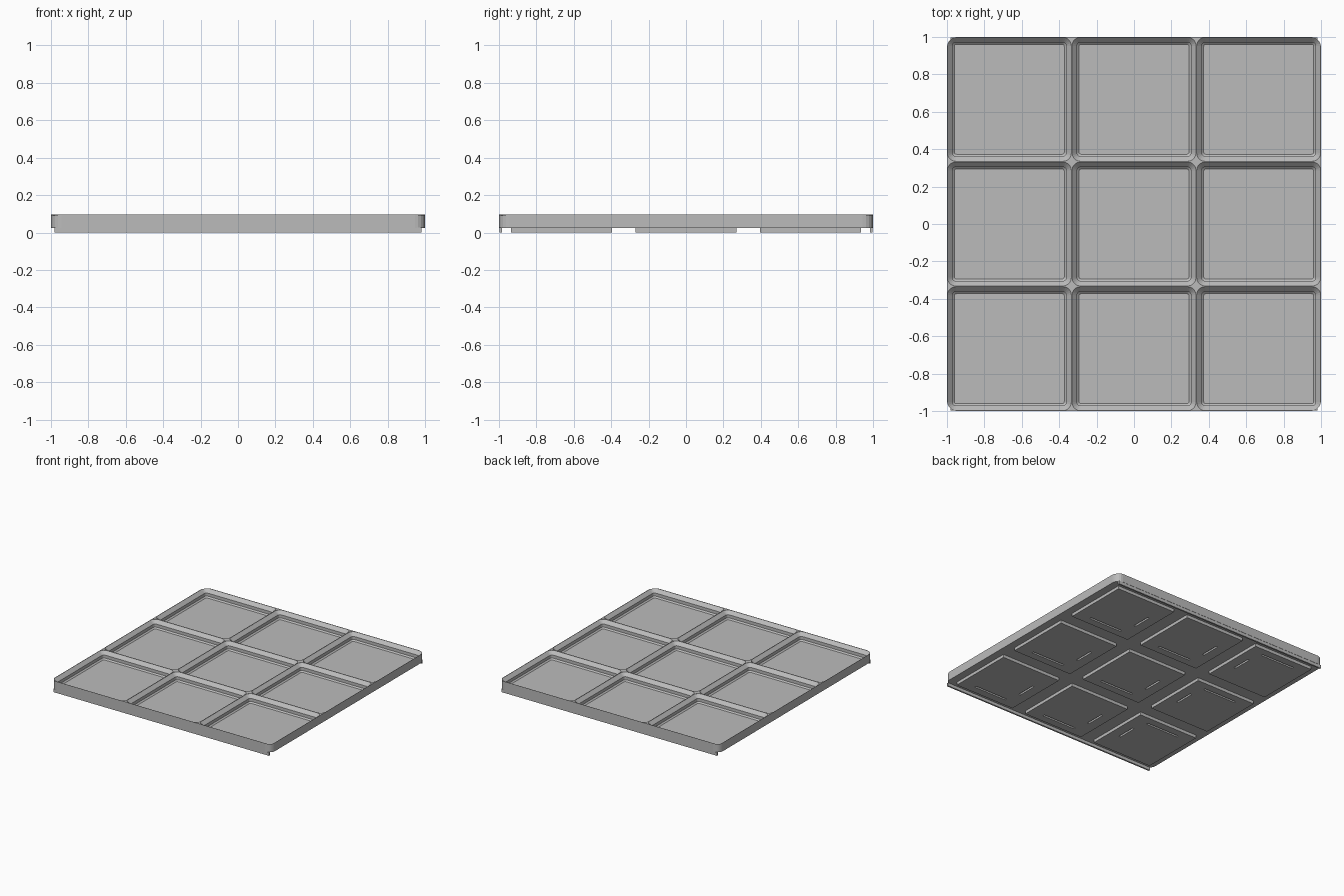
import bpy, bmesh, math
from mathutils import Vector

if "Cube" in bpy.data.objects:
    bpy.data.objects.remove(bpy.data.objects["Cube"], do_unlink=True)

grey = bpy.data.materials.new("plain grey")
grey.use_nodes = True
colour = (0.5, 0.5, 0.5, 1)
grey.diffuse_color = colour
grey.node_tree.nodes["Principled BSDF"].inputs["Base Color"].default_value = colour

PITCH = 2 / 3
CELLS = [(i * PITCH, j * PITCH) for i in (-1, 0, 1) for j in (-1, 0, 1)]


def rounded_square(half, radius, z, steps=5):
    """Outline of a square with rounded corners."""
    points = []
    for corner in range(4):
        middle = math.radians(45 + 90 * corner)
        cx = math.copysign(half - radius, math.cos(middle))
        cy = math.copysign(half - radius, math.sin(middle))
        for k in range(steps + 1):
            a = math.radians(90 * corner + 90 * k / steps)
            points.append(Vector((cx + radius * math.cos(a), cy + radius * math.sin(a), z)))
    return points


def add_loft(bm, profile, centre=(0, 0)):
    """Closed solid through rounded squares given as (half, radius, z)."""
    shift = Vector((*centre, 0))
    rings = [[bm.verts.new(p + shift) for p in rounded_square(*level)] for level in profile]
    n = len(rings[0])
    for low, high in zip(rings, rings[1:]):
        for k in range(n):
            bm.faces.new((low[k], low[(k + 1) % n], high[(k + 1) % n], high[k]))
    bm.faces.new(rings[0][::-1])
    bm.faces.new(rings[-1])


def add_box(bm, low, high):
    verts = bmesh.ops.create_cube(bm, size=1)["verts"]
    for v in verts:
        v.co = Vector([(a + b) / 2 + c * (b - a) for a, b, c in zip(low, high, v.co)])


def finish(bm, name, smooth=False):
    bmesh.ops.recalc_face_normals(bm, faces=bm.faces)
    mesh = bpy.data.meshes.new(name)
    bm.to_mesh(mesh)
    bm.free()
    mesh.materials.append(grey)
    obj = bpy.data.objects.new(name, mesh)
    bpy.context.collection.objects.link(obj)
    return obj


def cut(obj, cutter):
    mod = obj.modifiers.new("cut", "BOOLEAN")
    mod.operation = "DIFFERENCE"
    mod.solver = "EXACT"
    mod.object = cutter
    bpy.ops.object.select_all(action="DESELECT")
    bpy.context.view_layer.objects.active = obj
    obj.select_set(True)
    bpy.ops.object.modifier_apply(modifier=mod.name)
    bpy.data.objects.remove(cutter, do_unlink=True)


# Tray with nine stepped, chamfered pockets
bm = bmesh.new()
add_loft(bm, [(1, 0.055, 0.025), (1, 0.055, 0.095)])
tray = finish(bm, "grid_tray")

bm = bmesh.new()
for cell in CELLS:
    add_loft(bm, [(0.294, 0.012, 0.032), (0.305, 0.02, 0.042), (0.305, 0.02, 0.067),
                  (0.3315, 0.045, 0.0935), (0.3315, 0.045, 0.12)], cell)
cut(tray, finish(bm, "pocket_cutter"))

# Raised square feet under each pocket
bm = bmesh.new()
for x, y in CELLS:
    add_box(bm, (x - 0.27, y - 0.27, 0), (x + 0.27, y + 0.27, 0.026))
feet = finish(bm, "feet")

# Two thin slots in each foot, turned round in one outer column
bm = bmesh.new()
for x, y in CELLS:
    s = 1 if x < -0.1 else -1
    for sx, sy, hx, hy in ((0, 0.2, 0.15, 0.008), (0.18, 0, 0.008, 0.08)):
        cx, cy = x + s * sx, y + s * sy
        add_box(bm, (cx - hx, cy - hy, -0.01), (cx + hx, cy + hy, 0.014))
cut(feet, finish(bm, "slot_cutter"))

# Thin lips under the front and back edges
for name, side in (("front_lip", -1), ("back_lip", 1)):
    bm = bmesh.new()
    ys = sorted((side * 0.985, side * 0.998))
    add_box(bm, (-0.98, ys[0], 0), (0.98, ys[1], 0.026))
    finish(bm, name)
